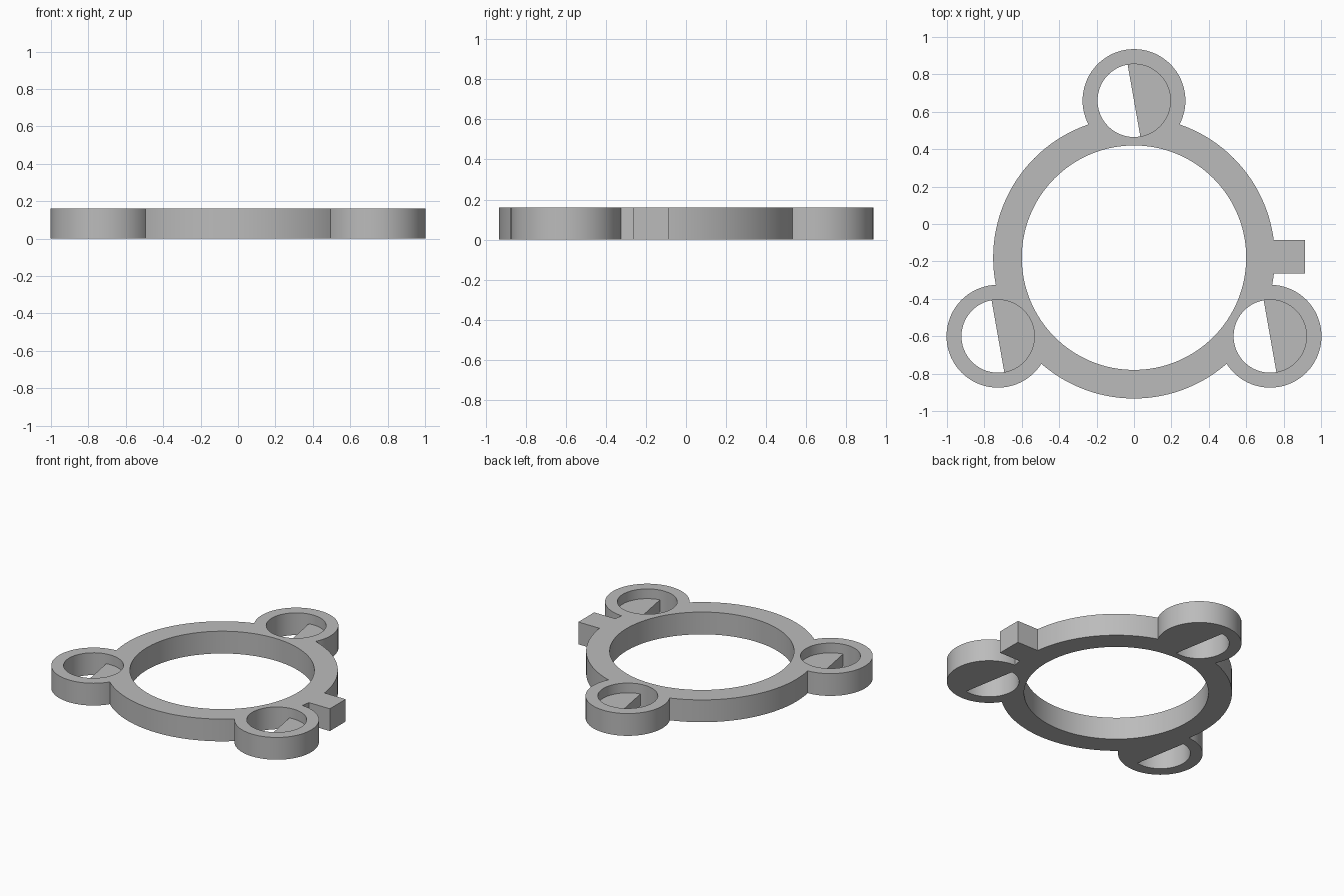
import bpy, bmesh
from math import cos, sin, pi, radians

HEIGHT = 0.16
SHELF_TOP = 0.09
RING_Y = -0.18
RING_R, BORE_R = 0.753, 0.6
BOSS_R, HOLE_R, BOSS_DIST = 0.275, 0.195, 0.84
SHELF_TILT = radians(-80)   # direction of the straight shelf edge

if "Cube" in bpy.data.objects:
    bpy.data.objects.remove(bpy.data.objects["Cube"])

grey = bpy.data.materials.new("plain grey")
grey.use_nodes = True
colour = (0.5, 0.5, 0.5, 1)
grey.diffuse_color = colour
grey.node_tree.nodes["Principled BSDF"].inputs["Base Color"].default_value = colour


def prism(name, points, z0, z1):
    """Extrude a flat outline from z0 to z1."""
    bm = bmesh.new()
    base = bm.faces.new([bm.verts.new((x, y, z0)) for x, y in points])
    top = bmesh.ops.extrude_face_region(bm, geom=[base])["geom"]
    verts = [v for v in top if isinstance(v, bmesh.types.BMVert)]
    bmesh.ops.translate(bm, verts=verts, vec=(0, 0, z1 - z0))
    bmesh.ops.recalc_face_normals(bm, faces=bm.faces)
    mesh = bpy.data.meshes.new(name)
    bm.to_mesh(mesh)
    bm.free()
    mesh.materials.append(grey)
    obj = bpy.data.objects.new(name, mesh)
    bpy.context.collection.objects.link(obj)
    return obj


def circle(centre, r, n, start=0.0):
    return [(centre[0] + r * cos(start + 2 * pi * i / n),
             centre[1] + r * sin(start + 2 * pi * i / n)) for i in range(n)]


def combine(target, other, operation):
    """Apply a boolean and discard the second solid."""
    mod = target.modifiers.new("boolean", 'BOOLEAN')
    mod.operation, mod.object, mod.solver = operation, other, 'EXACT'
    bpy.context.view_layer.objects.active = target
    bpy.ops.object.modifier_apply(modifier=mod.name)
    bpy.data.objects.remove(other)


centre = (0, RING_Y)
bosses = [(BOSS_DIST * cos(a), RING_Y + BOSS_DIST * sin(a))
          for a in (radians(90), radians(210), radians(330))]

# Ring body with three round bosses and a side tab
body = prism("ring_body", circle(centre, RING_R, 128), 0, HEIGHT)
for c in bosses:
    combine(body, prism("boss", circle(c, BOSS_R, 72), 0, HEIGHT), 'UNION')
tab = [(0.68, -0.265), (0.915, -0.265), (0.915, -0.085), (0.68, -0.085)]
combine(body, prism("tab", tab, 0, HEIGHT), 'UNION')

# Central bore and boss holes
combine(body, prism("bore", circle(centre, BORE_R, 128), -0.1, HEIGHT + 0.1), 'DIFFERENCE')
for c in bosses:
    hole = circle(c, HOLE_R, 64, SHELF_TILT)
    combine(body, prism("hole", hole, -0.1, HEIGHT + 0.1), 'DIFFERENCE')

# Half-round shelves in the bottom of each hole
parts = [body]
for c, side in zip(bosses, ("back", "right", "left")):
    half = circle(c, HOLE_R, 64, SHELF_TILT)[:33]
    parts.append(prism(side + "_half_shelf", half, 0, SHELF_TOP))

bpy.ops.object.select_all(action='DESELECT')
for p in parts:
    p.select_set(True)
bpy.context.view_layer.objects.active = body
bpy.ops.object.shade_smooth_by_angle(angle=radians(30))
